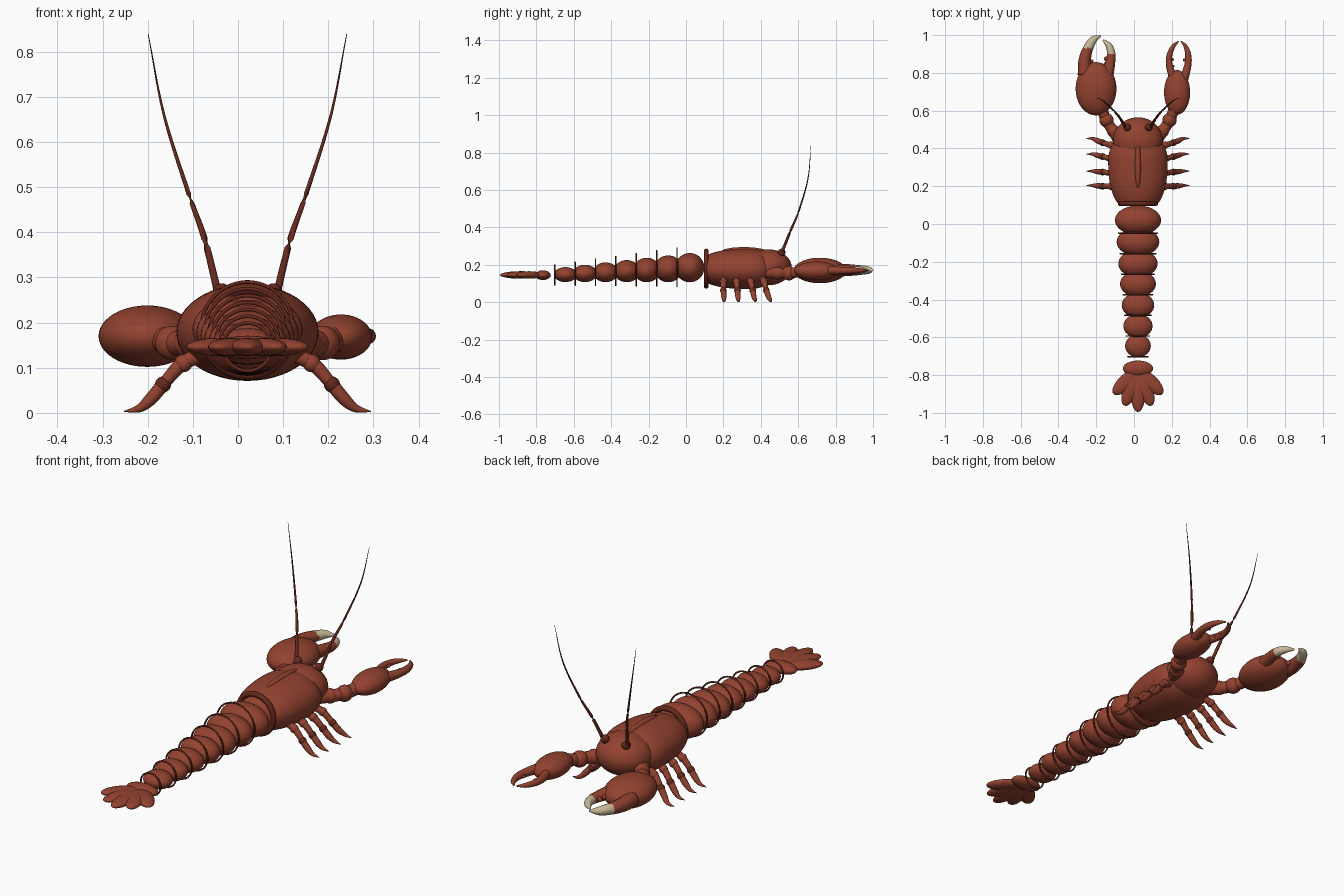
import bpy, bmesh, math
from mathutils import Vector, Matrix

if "Cube" in bpy.data.objects:
    bpy.data.objects.remove(bpy.data.objects["Cube"])

CX = 0.021  # body centre line


def mat(name, col):
    m = bpy.data.materials.new(name)
    m.diffuse_color = (*col, 1)
    m.use_nodes = True
    m.node_tree.nodes["Principled BSDF"].inputs["Base Color"].default_value = m.diffuse_color
    return m


SHELL = mat("red brown shell", (0.29, 0.055, 0.029))
DARK = mat("dark shell", (0.13, 0.022, 0.012))
CREAM = mat("cream claw tip", (0.58, 0.48, 0.31))


def finish(name, bm, mats):
    me = bpy.data.meshes.new(name)
    bmesh.ops.recalc_face_normals(bm, faces=bm.faces)
    for f in bm.faces:
        f.smooth = True
    bm.to_mesh(me)
    bm.free()
    for m in mats:
        me.materials.append(m)
    ob = bpy.data.objects.new(name, me)
    bpy.context.collection.objects.link(ob)
    return ob


def ball(name, c, r, m=SHELL, rot=0, seg=32):
    bm = bmesh.new()
    bmesh.ops.create_uvsphere(bm, u_segments=seg, v_segments=seg // 2, radius=1)
    r = (r, r, r) if isinstance(r, (int, float)) else r
    bm.transform(Matrix.Translation(c) @ Matrix.Rotation(rot, 4, 'Z') @ Matrix.Diagonal((*r, 1)))
    return finish(name, bm, [m])


def ring(name, y, z, R, r):
    # torus standing across the body
    bm = bmesh.new()
    n, k = 48, 10
    rows = []
    for i in range(n):
        a = 2 * math.pi * i / n
        row = []
        for j in range(k):
            b = 2 * math.pi * j / k
            d = R + r * math.cos(b)
            row.append(bm.verts.new((CX + d * math.cos(a), y + r * math.sin(b), z + d * math.sin(a))))
        rows.append(row)
    for i in range(n):
        for j in range(k):
            p, q = rows[i], rows[(i + 1) % n]
            bm.faces.new((p[j], q[j], q[(j + 1) % k], p[(j + 1) % k]))
    return finish(name, bm, [DARK])


def spline(vals, t):
    # Catmull-Rom through a list of vectors
    i = min(int(t), len(vals) - 2)
    u = t - i
    b, c = vals[i], vals[i + 1]
    a = vals[i - 1] if i else b * 2 - c
    d = vals[i + 2] if i + 2 < len(vals) else c * 2 - b
    return 0.5 * (2 * b + (c - a) * u + (2 * a - 5 * b + 4 * c - d) * u * u + (3 * b - a - 3 * c + d) * u ** 3)


def tube(name, pts, radii, m=SHELL, sides=14, steps=6, flat=1.0, tip_y=None):
    # smooth tapered tube; faces past tip_y take the cream colour
    vals = [Vector((*p, r)) for p, r in zip(pts, radii)]
    N = (len(pts) - 1) * steps
    s = [spline(vals, i / steps) for i in range(N + 1)]
    bm = bmesh.new()
    rows = []
    for i, v in enumerate(s):
        d = (s[min(i + 1, N)].to_3d() - s[max(i - 1, 0)].to_3d()).normalized()
        ref = Vector((0, 0, 1)) if abs(d.z) < 0.9 else Vector((0, 1, 0))
        u = d.cross(ref).normalized()
        w = u.cross(d)
        r = max(v[3], 0.0008)
        rows.append([bm.verts.new(v.to_3d() + r * (math.cos(a) * u + flat * math.sin(a) * w))
                     for a in (2 * math.pi * j / sides for j in range(sides))])
    for p, q in zip(rows, rows[1:]):
        for j in range(sides):
            bm.faces.new((p[j], p[(j + 1) % sides], q[(j + 1) % sides], q[j]))
    bm.faces.new(rows[0])
    bm.faces.new(rows[-1])
    if tip_y:
        for f in bm.faces:
            f.material_index = int(f.calc_center_median().y > tip_y)
    return finish(name, bm, [m, CREAM])


# carapace, head and dorsal ridge
tube("carapace", [(CX, y, 0.178) for y in (0.095, 0.125, 0.2, 0.3, 0.38, 0.44, 0.48)],
     [0.085, 0.118, 0.146, 0.157, 0.152, 0.118, 0.05], sides=48, flat=0.68)
ball("head", (CX, 0.44, 0.187), (0.131, 0.125, 0.096), seg=48)
ball("dorsal_ridge", (CX, 0.31, 0.272), (0.018, 0.12, 0.023))
ring("carapace_collar", 0.108, 0.18, 0.094, 0.013)

# abdomen segments with thin rings between them
seg_y = [0.02, -0.095, -0.21, -0.317, -0.43, -0.54, -0.645]
for i, y in enumerate(seg_y):
    t = i / 6
    ball(f"abdomen_segment_{i+1}", (CX, y, 0.185 - 0.037 * t),
         (0.122 - 0.054 * t, 0.078 - 0.017 * t, 0.078 - 0.038 * t), seg=40)
    ring(f"abdomen_ring_{i+1}", -0.048 - 0.109 * i, 0.188 - 0.042 * t, 0.102 - 0.049 * t, 0.004)

# tail base and fan
ball("tail_base", (CX, -0.765, 0.145), (0.08, 0.042, 0.026))
for i, (deg, length) in enumerate([(-46, 0.18), (-21, 0.2), (0, 0.22), (21, 0.2), (46, 0.18)]):
    a = math.radians(deg)
    h = length / 2
    ball(f"tail_lobe_{i+1}", (CX + math.sin(a) * h, -0.775 - math.cos(a) * h, 0.146),
         (0.04, h, 0.02), rot=a)

for side, s in (("left", -1), ("right", 1)):
    X = lambda d: CX + s * d
    # eyes and antennae
    ball(f"{side}_eye", (X(0.057), 0.512, 0.267), 0.02, DARK, seg=20)
    tube(f"{side}_antenna", [(X(0.064), 0.51, 0.26), (X(0.095), 0.56, 0.385), (X(0.13), 0.602, 0.485),
                             (X(0.185), 0.652, 0.66), (X(0.22), 0.668, 0.84)],
         [0.0085, 0.007, 0.005, 0.003, 0.0008], DARK, sides=10)
    # claw arms
    tube(f"{side}_claw_arm", [(X(0.09), 0.43, 0.16), (X(0.13), 0.49, 0.155), (X(0.168), 0.55, 0.155),
                              (X(0.195), 0.62, 0.165)], [0.032, 0.03, 0.028, 0.03])
    ball(f"{side}_arm_joint_1", (X(0.13), 0.492, 0.155), 0.034)
    ball(f"{side}_arm_joint_2", (X(0.167), 0.55, 0.155), 0.038)
    # walking legs
    for i, (yb, yk, yt) in enumerate([(0.2, 0.2, 0.204), (0.265, 0.275, 0.28),
                                      (0.335, 0.357, 0.37), (0.405, 0.43, 0.452)]):
        n = f"{side}_leg_{i+1}"
        tube(n + "_upper", [(X(0.09), yb, 0.135), (X(0.145), (yb + yk) / 2, 0.108), (X(0.187), yk, 0.063)],
             [0.018, 0.016, 0.013], sides=12)
        tube(n + "_lower", [(X(0.187), yk, 0.063), (X(0.215), (yk + yt) / 2, 0.03),
                            (X(0.24), yt, 0.01), (X(0.274), yt, 0.003)],
             [0.015, 0.014, 0.009, 0.001], sides=12)
        ball(n + "_hip", (X(0.142), (yb + yk) / 2, 0.11), 0.02, seg=16)
        ball(n + "_knee", (X(0.187), yk, 0.063), 0.018, DARK, seg=16)

# large crusher claw
ball("left_claw_palm", (-0.201, 0.716, 0.17), (0.108, 0.141, 0.068), seg=48)
tube("left_claw_outer_finger", [(-0.262, 0.79, 0.172), (-0.262, 0.86, 0.172), (-0.245, 0.925, 0.172),
                                (-0.215, 0.975, 0.172), (-0.175, 0.996, 0.17)],
     [0.036, 0.033, 0.027, 0.02, 0.004], tip_y=0.93)
tube("left_claw_inner_finger", [(-0.14, 0.79, 0.172), (-0.126, 0.85, 0.172), (-0.12, 0.9, 0.172),
                                (-0.134, 0.945, 0.172), (-0.165, 0.975, 0.17)],
     [0.032, 0.026, 0.022, 0.017, 0.004], tip_y=0.9)
for i, (x, y) in enumerate([(-0.15, 0.845), (-0.148, 0.875), (-0.226, 0.86)]):
    ball(f"left_claw_tooth_{i+1}", (x, y, 0.172), 0.012, seg=16)

# slim pincer claw
ball("right_claw_palm", (0.228, 0.697, 0.168), (0.069, 0.118, 0.05), seg=48)
tube("right_claw_inner_finger", [(0.208, 0.77, 0.17), (0.187, 0.84, 0.17), (0.188, 0.895, 0.17),
                                 (0.208, 0.94, 0.17), (0.236, 0.968, 0.17)],
     [0.022, 0.018, 0.015, 0.011, 0.003])
tube("right_claw_outer_finger", [(0.262, 0.76, 0.17), (0.285, 0.84, 0.17), (0.287, 0.895, 0.17),
                                 (0.273, 0.94, 0.17), (0.249, 0.968, 0.17)],
     [0.024, 0.019, 0.016, 0.011, 0.003])
for i, (x, y) in enumerate([(0.203, 0.87), (0.267, 0.868), (0.206, 0.835)]):
    ball(f"right_claw_tooth_{i+1}", (x, y, 0.17), 0.008, seg=16)
